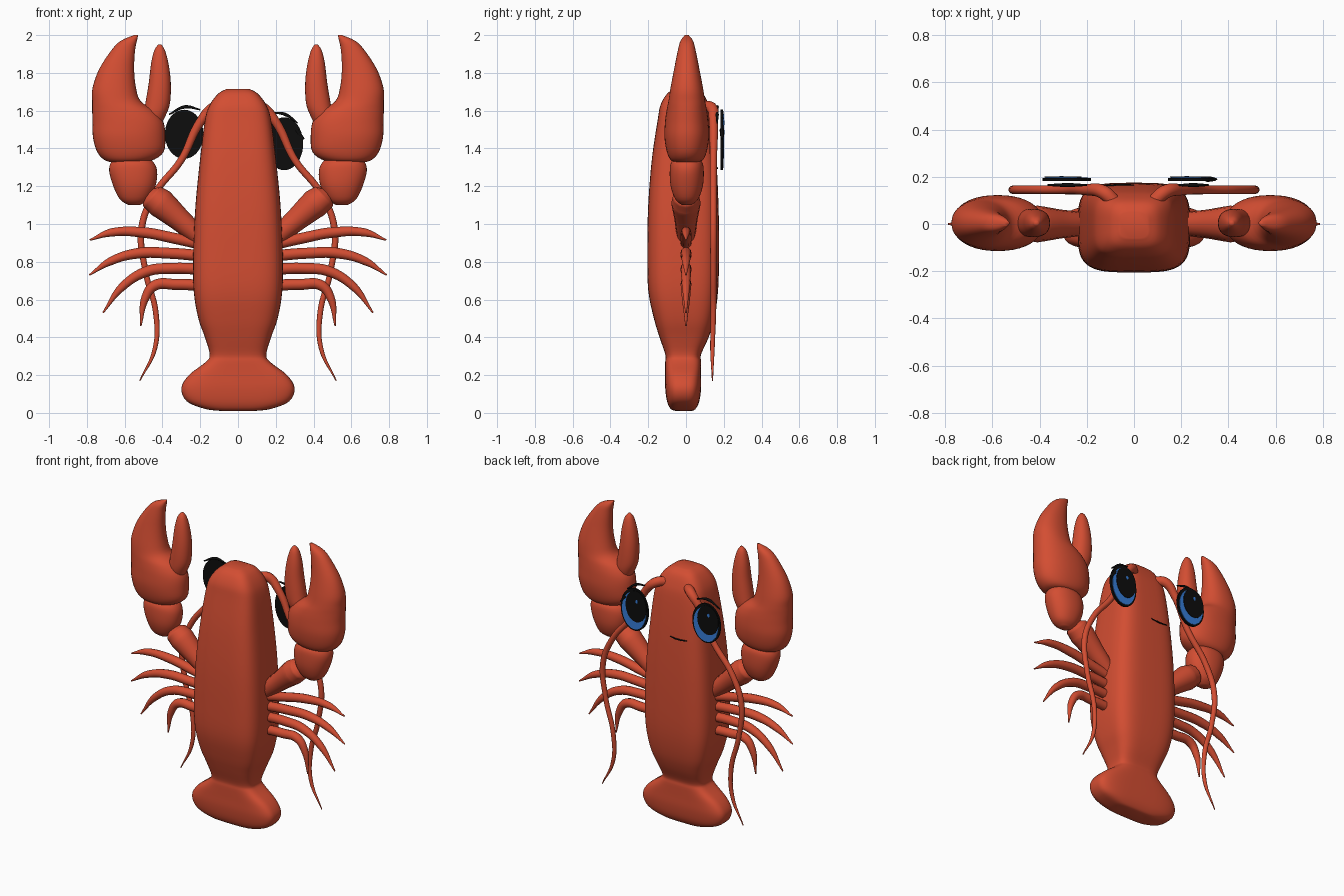
import bpy, bmesh, math
from mathutils import Vector

cube = bpy.data.objects.get("Cube")
if cube:
    bpy.data.objects.remove(cube, do_unlink=True)


def material(name, rgb):
    mat = bpy.data.materials.new(name)
    mat.use_nodes = True
    colour = (*rgb, 1)
    mat.diffuse_color = colour
    bsdf = next(n for n in mat.node_tree.nodes if n.type == "BSDF_PRINCIPLED")
    bsdf.inputs["Base Color"].default_value = colour
    bsdf.inputs["Roughness"].default_value = 0.6
    return mat


SHELL = material("shell_red", (0.65, 0.075, 0.032))
BLACK = material("ink_black", (0.004, 0.004, 0.004))
BLUE = material("iris_blue", (0.037, 0.21, 0.7))


def add_object(name, mesh, mat, smooth=True):
    obj = bpy.data.objects.new(name, mesh)
    bpy.context.collection.objects.link(obj)
    mesh.materials.clear()
    mesh.materials.append(mat)
    for face in mesh.polygons:
        face.use_smooth = smooth
        face.material_index = 0
    return obj


def blend(a, b, c, d, t):
    """Smooth interpolation from b to c."""
    return b + 0.5 * t * (c - a + t * (2*a - 5*b + 4*c - d + t * (3*(b - c) + d - a)))


def loft(name, rings, mat, power=2.0, side=1, steps=4, sides=40):
    """Skin stacked superellipse sections given as (z, x_min, x_max, y_min, y_max)."""
    padded = [rings[0], *rings, rings[-1]]
    sections = []
    for i in range(len(rings) - 1):
        for k in range(steps):
            sections.append([blend(*v, k / steps) for v in zip(*padded[i:i + 4])])
    sections.append(rings[-1])
    bm = bmesh.new()
    loops = []
    for z, x0, x1, y0, y1 in sections:
        loop = []
        for k in range(sides):
            a = math.tau * k / sides
            c, s = math.cos(a), math.sin(a)
            u = math.copysign(abs(c) ** (2 / power), c)
            v = math.copysign(abs(s) ** (2 / power), s)
            x = (x0 + x1) / 2 + u * (x1 - x0) / 2
            y = (y0 + y1) / 2 + v * (y1 - y0) / 2
            loop.append(bm.verts.new((side * x, y, z)))
        loops.append(loop)
    for low, high in zip(loops, loops[1:]):
        for k in range(sides):
            n = (k + 1) % sides
            bm.faces.new((low[k], low[n], high[n], high[k]))
    bm.faces.new(loops[0])
    bm.faces.new(loops[-1])
    bmesh.ops.recalc_face_normals(bm, faces=bm.faces)
    mesh = bpy.data.meshes.new(name)
    bm.to_mesh(mesh)
    bm.free()
    return add_object(name, mesh, mat)


def tube(name, points, radii, mat, side=1):
    """Sweep a tapering round tube through the points."""
    curve = bpy.data.curves.new(name + "_path", "CURVE")
    curve.dimensions = "3D"
    curve.bevel_depth = 1
    curve.bevel_resolution = 4
    curve.resolution_u = 8
    curve.use_fill_caps = True
    spline = curve.splines.new("BEZIER")
    spline.bezier_points.add(len(points) - 1)
    for bp, (x, y, z), r in zip(spline.bezier_points, points, radii):
        bp.co = (side * x, y, z)
        bp.radius = r
        bp.handle_left_type = bp.handle_right_type = "AUTO"
    helper = bpy.data.objects.new(name + "_path", curve)
    bpy.context.collection.objects.link(helper)
    graph = bpy.context.evaluated_depsgraph_get()
    mesh = bpy.data.meshes.new_from_object(helper.evaluated_get(graph))
    bpy.data.objects.remove(helper, do_unlink=True)
    mesh.name = name
    return add_object(name, mesh, mat)


def disc(name, x, z, rx, rz, y0, y1, mat):
    """Flat oval plate facing +y."""
    bm = bmesh.new()
    bmesh.ops.create_cone(bm, cap_ends=True, segments=40, radius1=1, radius2=1, depth=1)
    for v in bm.verts:
        px, py, pz = v.co
        v.co = Vector((x + px * rx, (y0 + y1) / 2 + pz * (y1 - y0), z + py * rz))
    bmesh.ops.recalc_face_normals(bm, faces=bm.faces)
    mesh = bpy.data.meshes.new(name)
    bm.to_mesh(mesh)
    bm.free()
    return add_object(name, mesh, mat, smooth=False)


# Body and tail: (z, half width, back y, face y)
body = [(0.01, .08, -.05, .03), (0.02, .17, -.08, .05), (0.06, .27, -.1, .07),
        (.13, .3, -.11, .08), (.2, .26, -.11, .08), (.27, .17, -.11, .08),
        (.31, .15, -.11, .08), (.4, .175, -.14, .12), (.5, .21, -.17, .15),
        (.65, .235, -.2, .17), (.85, .237, -.205, .175), (1.1, .225, -.2, .172),
        (1.35, .2, -.18, .16), (1.55, .175, -.15, .14), (1.63, .15, -.135, .12),
        (1.69, .105, -.1, .09), (1.715, .06, -.06, .05)]
loft("body", [(z, -w, w, a, b) for z, w, a, b in body], SHELL, power=3.8, sides=64)

# Claw parts: (z, inner x, outer x, half depth)
palm = [(1.325, .56, .64, .03), (1.335, .46, .7, .08), (1.38, .395, .745, .105),
        (1.46, .385, .768, .118), (1.54, .395, .77, .115), (1.6, .44, .772, .107),
        (1.65, .515, .772, .097), (1.72, .54, .77, .086), (1.82, .55, .735, .067),
        (1.92, .545, .67, .047), (1.97, .535, .62, .033), (2.0, .528, .55, .01)]
finger = [(1.5, .42, .48, .03), (1.57, .385, .5, .055), (1.64, .36, .49, .06),
          (1.75, .356, .472, .056), (1.85, .368, .46, .045),
          (1.92, .387, .443, .028), (1.95, .405, .422, .008)]
wrist = [(1.1, .52, .58, .025), (1.13, .475, .625, .06), (1.2, .437, .66, .085),
         (1.28, .428, .682, .09), (1.33, .45, .67, .08), (1.36, .5, .63, .04)]

# Walking legs: (x, z) along each leg, top pair first
legs = [[(.18, .89), (.34, .925), (.5, .955), (.67, .955), (.785, .915)],
        [(.18, .83), (.36, .845), (.53, .845), (.67, .805), (.787, .73)],
        [(.18, .76), (.35, .765), (.48, .75), (.61, .67), (.715, .53)],
        [(.18, .675), (.33, .68), (.44, .675), (.49, .61), (.515, .46)]]
leg_radii = [.03, .029, .028, .022, .004]

feeler = [(.08, .09, 1.62), (.13, .135, 1.615), (.2, .145, 1.54), (.3, .145, 1.34),
          (.44, .145, 1.16), (.51, .145, .98), (.49, .145, .75), (.435, .145, .53),
          (.44, .14, .34), (.52, .14, .17)]
feeler_radii = [.03, .03, .024, .019, .018, .018, .016, .015, .012, .003]

for side, label in ((1, "left"), (-1, "right")):
    for part, rows in (("claw_palm", palm), ("claw_finger", finger), ("claw_wrist", wrist)):
        rings = [(z, a, b, .004 - d, .004 + d) for z, a, b, d in rows]
        loft(f"{label}_{part}", rings, SHELL, power=2.2, side=side)
    tube(f"{label}_arm", [(.18, 0, .91), (.3, 0, 1.015), (.41, 0, 1.11), (.455, 0, 1.145), (.48, 0, 1.17)],
         [.045, .06, .078, .07, .03], SHELL, side)
    for i, path in enumerate(legs):
        tube(f"{label}_leg_{i + 1}", [(x, 0, z) for x, z in path], leg_radii, SHELL, side)
    tube(f"{label}_antenna", feeler, feeler_radii, SHELL, side)

# Eyes: dark oval, blue iris, offset pupil and a small glint
for label, x, z, rx, rz in (("left", .245, 1.425, .1, .14), ("right", -.285, 1.475, .102, .13)):
    disc(f"{label}_eye", x, z, rx, rz, .182, .195, BLACK)
    disc(f"{label}_iris", x, z - .006, rx * .88, rz * .88, .195, .198, BLUE)
    disc(f"{label}_pupil", x - .016, z + .026, rx * .76, rz * .74, .198, .201, BLACK)
    disc(f"{label}_glint", x - .022, z + .06, .009, .012, .201, .203, BLUE)

# Brows and mouth as thin ink strokes
tube("left_brow", [(.19, .165, 1.59), (.25, .165, 1.58), (.315, .165, 1.535)], [.004, .009, .004], BLACK)
tube("right_brow", [(-.365, .165, 1.58), (-.28, .165, 1.62), (-.2, .165, 1.605)], [.004, .009, .004], BLACK)
tube("left_lash", [(.31, .19, 1.5), (.33, .19, 1.47), (.35, .19, 1.45)], [.012, .01, .004], BLACK)
tube("mouth", [(.0, .165, 1.3), (-.06, .165, 1.295), (-.12, .163, 1.3)], [.003, .005, .003], BLACK)
